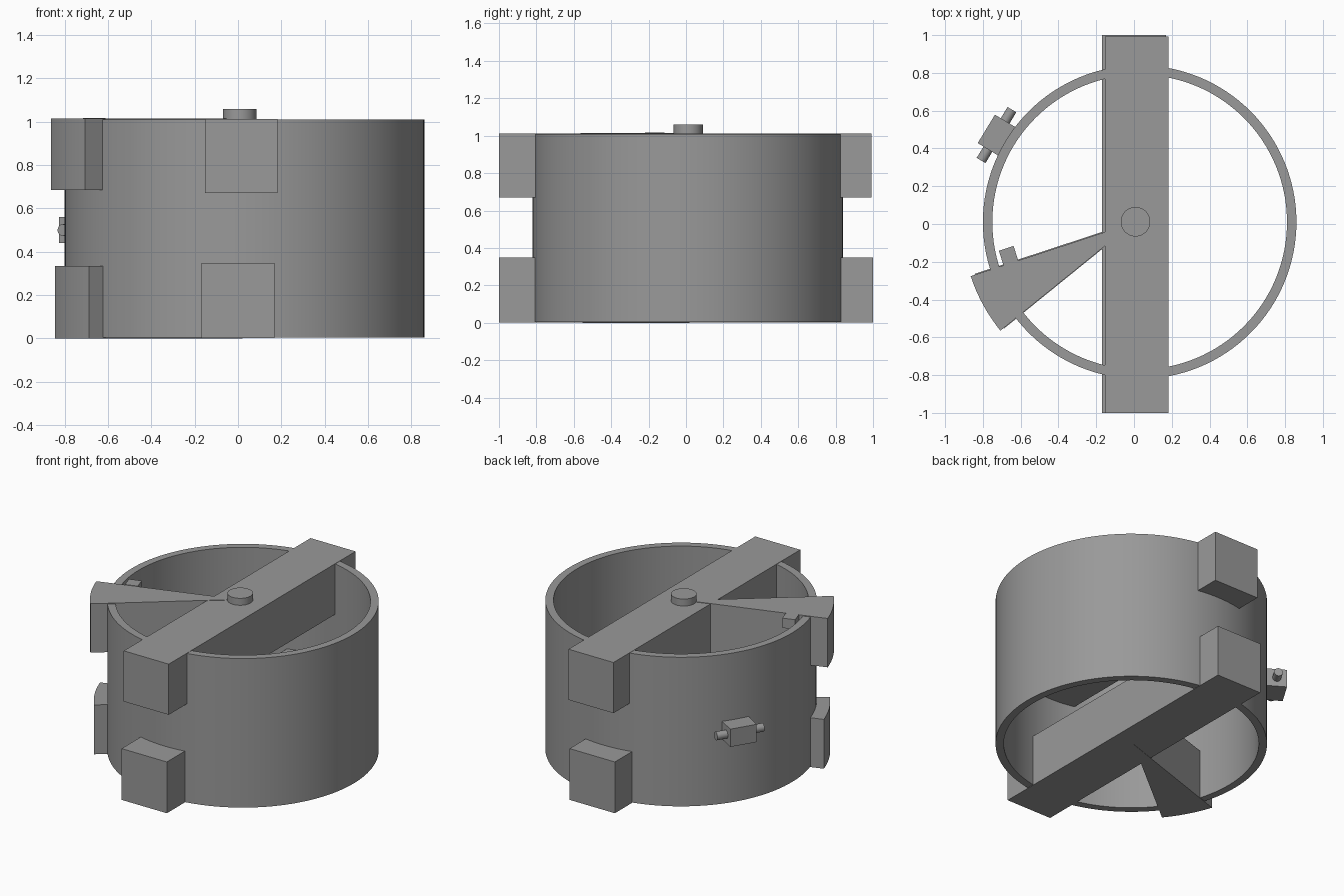
import bpy, bmesh, math
from mathutils import Matrix

if "Cube" in bpy.data.objects:
    bpy.data.objects.remove(bpy.data.objects["Cube"])

grey = bpy.data.materials.new("mid_grey")
grey.diffuse_color = (0.32, 0.32, 0.32, 1)
grey.use_nodes = True
grey.node_tree.nodes["Principled BSDF"].inputs["Base Color"].default_value = grey.diffuse_color
RING = (0.03, 0.01)   # ring centre
R_OUT, R_IN = 0.83, 0.78


def finish(name, bm, smooth=False):
    bmesh.ops.recalc_face_normals(bm, faces=bm.faces)
    me = bpy.data.meshes.new(name)
    bm.to_mesh(me)
    bm.free()
    me.materials.append(grey)
    ob = bpy.data.objects.new(name, me)
    bpy.context.collection.objects.link(ob)
    if smooth:
        bpy.ops.object.select_all(action='DESELECT')
        ob.select_set(True)
        bpy.context.view_layer.objects.active = ob
        bpy.ops.object.shade_smooth_by_angle(angle=math.radians(30))
    return ob


def box(name, centre, size, turn=0.0):
    bm = bmesh.new()
    m = Matrix.Translation(centre) @ Matrix.Rotation(turn, 4, 'Z') @ Matrix.Diagonal((*size, 1))
    bmesh.ops.create_cube(bm, size=1, matrix=m)
    return finish(name, bm)


def cylinder(name, matrix, radius, depth, sides=48):
    bm = bmesh.new()
    bmesh.ops.create_cone(bm, cap_ends=True, segments=sides, radius1=radius,
                          radius2=radius, depth=depth, matrix=matrix)
    return finish(name, bm, True)


def wedge(name, apex, z0, z1, radius=0.91, a0=198.2, a1=219.0, steps=12):
    bm = bmesh.new()
    vs = [bm.verts.new((*apex, z0))]
    for i in range(steps + 1):
        a = math.radians(a0 + (a1 - a0) * i / steps)
        vs.append(bm.verts.new((apex[0] + radius * math.cos(a),
                                apex[1] + radius * math.sin(a), z0)))
    face = bm.faces.new(vs)
    ext = bmesh.ops.extrude_face_region(bm, geom=[face])
    top = [g for g in ext["geom"] if isinstance(g, bmesh.types.BMVert)]
    bmesh.ops.translate(bm, verts=top, vec=(0, 0, z1 - z0))
    return finish(name, bm, True)


# Open round drum wall, spun from its rectangular section
bm = bmesh.new()
section = [bm.verts.new((RING[0] + r, RING[1], z)) for r, z in
           ((R_IN, 0.004), (R_OUT, 0.004), (R_OUT, 1.01), (R_IN, 1.01))]
edges = [bm.edges.new((section[i], section[(i + 1) % 4])) for i in range(4)]
bmesh.ops.spin(bm, geom=section + edges, cent=(*RING, 0), axis=(0, 0, 1),
               angle=math.tau, steps=128, use_merge=True)
bmesh.ops.remove_doubles(bm, verts=bm.verts, dist=1e-4)
finish("drum_wall", bm, True)

# Cross beams running through the drum
box("upper_beam", (0.015, -0.004, 0.841), (0.336, 1.992, 0.342))
box("lower_beam", (0.0, 0.0, 0.175), (0.338, 2.0, 0.346))

# Pie-shaped arms
wedge("upper_wedge_arm", (0.0, 0.008), 0.685, 1.015)
wedge("lower_wedge_arm", (0.02, 0.02), 0.0, 0.333)

# Small block beside the upper arm
box("small_block", (-0.664, -0.168, 0.985), (0.082, 0.082, 0.066), math.radians(18.2))

# Centre knob
cylinder("centre_knob", Matrix.Translation((0.008, 0.012, 1.034)), 0.078, 0.05)

# Side bracket with a cross pin, set tangent to the drum
ang = math.radians(148.7)
d = 0.887
pos = (RING[0] + d * math.cos(ang), RING[1] + d * math.sin(ang), 0.5)
box("side_bracket", pos, (0.126, 0.176, 0.12), ang)
pin = Matrix.Translation(pos) @ Matrix.Rotation(ang, 4, 'Z') @ Matrix.Rotation(math.pi / 2, 4, 'X')
cylinder("bracket_pin", pin, 0.027, 0.315, 32)
